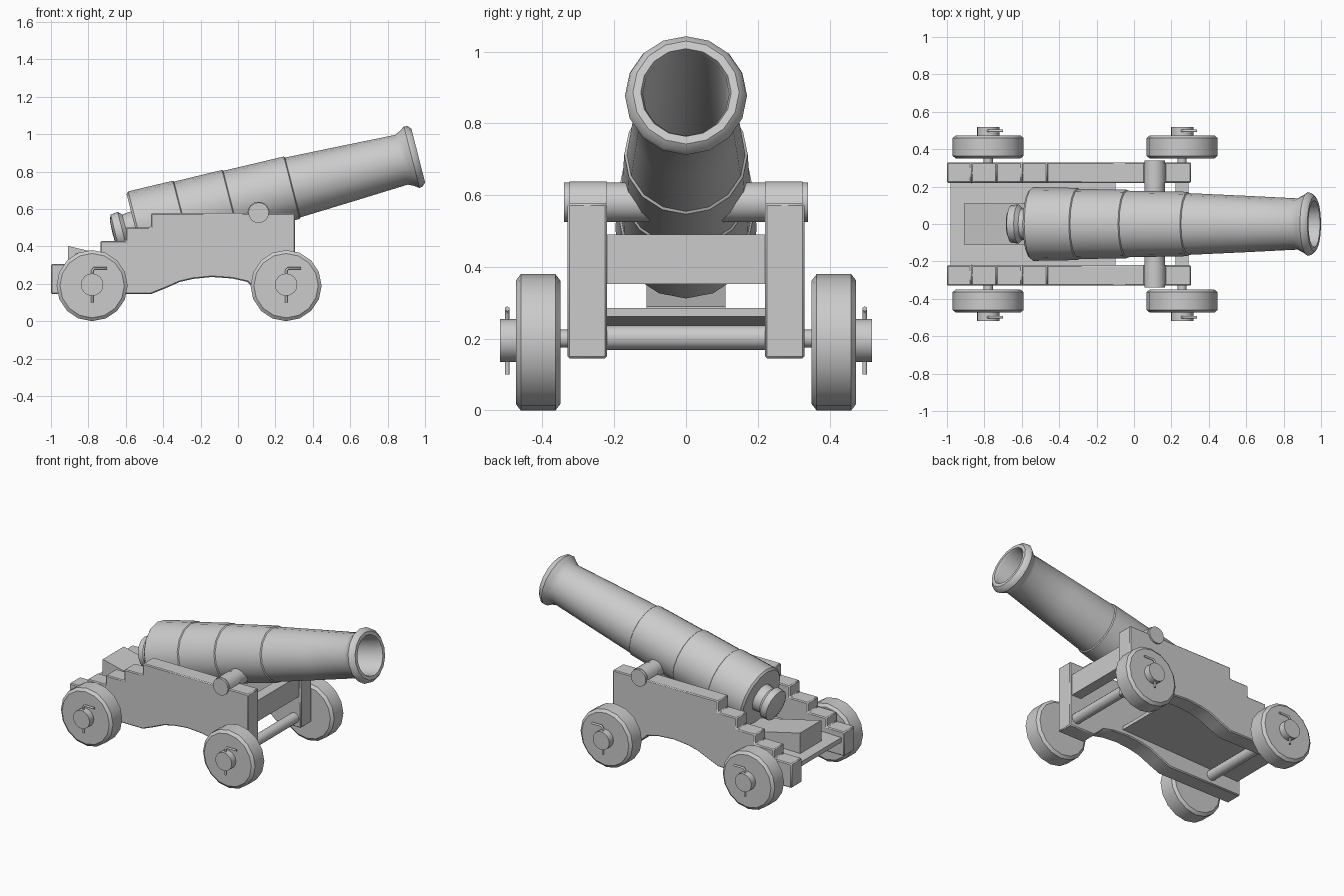
import bpy, bmesh, math
from mathutils import Matrix, Vector

if "Cube" in bpy.data.objects:
    bpy.data.objects.remove(bpy.data.objects["Cube"])


def finish(name, bm, bevel=0, angle=35):
    bmesh.ops.remove_doubles(bm, verts=bm.verts, dist=1e-5)
    bmesh.ops.recalc_face_normals(bm, faces=bm.faces)
    me = bpy.data.meshes.new(name)
    bm.to_mesh(me)
    bm.free()
    ob = bpy.data.objects.new(name, me)
    bpy.context.collection.objects.link(ob)
    if bevel:
        mod = ob.modifiers.new("bevel", 'BEVEL')
        mod.width, mod.segments, mod.limit_method = bevel, 1, 'ANGLE'
    bpy.ops.object.select_all(action='DESELECT')
    bpy.context.view_layer.objects.active = ob
    ob.select_set(True)
    bpy.ops.object.shade_smooth_by_angle(angle=math.radians(angle))
    return ob


def lathe(name, profile, matrix, n=16, angle=35):
    """Turn (distance, radius) pairs about local Z, then place with matrix."""
    bm = bmesh.new()
    rings = []
    for s, r in profile:
        if r == 0:
            rings.append([bm.verts.new((0, 0, s))] * n)
        else:
            rings.append([bm.verts.new((r * math.cos(math.tau * i / n),
                                        r * math.sin(math.tau * i / n), s)) for i in range(n)])
    for a, b in zip(rings, rings[1:]):
        for i in range(n):
            j = (i + 1) % n
            vs = list(dict.fromkeys((a[i], a[j], b[j], b[i])))
            bm.faces.new(vs)
    bm.transform(matrix)
    return finish(name, bm, angle=angle)


def slab(name, outline, y0, y1, bevel=0):
    """Extrude an (x, z) outline from y0 to y1."""
    bm = bmesh.new()
    f = bm.faces.new([bm.verts.new((x, y0, z)) for x, z in outline])
    ext = bmesh.ops.extrude_face_region(bm, geom=[f])
    bmesh.ops.translate(bm, vec=(0, y1 - y0, 0),
                        verts=[v for v in ext['geom'] if isinstance(v, bmesh.types.BMVert)])
    return finish(name, bm, bevel)


def box(x0, x1, z0, z1):
    return [(x0, z0), (x1, z0), (x1, z1), (x0, z1)]


def along_y(x, y, z, side=1):
    return Matrix.Translation((x, y, z)) @ Matrix.Rotation(-side * math.pi / 2, 4, 'X')


def rod(name, x, z, r, half, n=16):
    return lathe(name, [(-half, 0), (-half, r), (half, r), (half, 0)], along_y(x, 0, z), n)


# Barrel with cascabel knob, stepped reinforces, flared muzzle and bore
tilt = Matrix.Translation((-0.55, 0, 0.50)) @ Matrix.Rotation(math.radians(90 - 14.3), 4, 'Y')
lathe("barrel", [
    (-0.125, 0), (-0.122, 0.07), (-0.11, 0.1), (-0.07, 0.105), (-0.05, 0.085), (0, 0.09),
    (0, 0.185), (0.012, 0.197), (0.257, 0.193), (0.262, 0.187), (0.526, 0.184), (0.531, 0.178),
    (0.864, 0.172), (0.869, 0.165), (1.18, 0.151), (1.47, 0.137), (1.5, 0.152), (1.526, 0.17),
    (1.545, 0.166), (1.562, 0.148), (1.562, 0.126), (1.545, 0.12), (0.5, 0.12), (0.5, 0)],
    tilt, 16, 40)

# Trunnion pins
rod("trunnion", 0.11, 0.58, 0.055, 0.34)

# Stepped side cheeks with arched underside, plus trunnion caps
cheek = [(-1, 0.145), (-0.465, 0.145), (-0.39, 0.175), (-0.31, 0.21), (-0.24, 0.226),
         (-0.14, 0.236), (-0.03, 0.228), (0.05, 0.21), (0.08, 0.18), (0.12, 0.145), (0.305, 0.145),
         (0.305, 0.577), (-0.465, 0.577), (-0.465, 0.502), (-0.6, 0.502), (-0.6, 0.428),
         (-0.735, 0.428), (-0.735, 0.365), (-0.87, 0.365), (-0.87, 0.305), (-1, 0.305)]
for side, label in ((1, "left"), (-1, "right")):
    slab(f"cheek_{label}", cheek, side * 0.22, side * 0.33, 0.006)
    cap = [(0.11 + 0.06 * math.cos(a * math.pi / 8), 0.577 + 0.061 * math.sin(a * math.pi / 8))
           for a in range(9)]
    slab(f"trunnion_cap_{label}", cap, side * 0.22, side * 0.325)

# Bed plank, elevating wedge and front transom
slab("bed", [(-0.98, 0.235), (-0.1, 0.262), (-0.1, 0.285), (-0.98, 0.265)], -0.222, 0.222)
slab("elevating_wedge", [(-0.91, 0.262), (-0.43, 0.275), (-0.43, 0.29), (-0.91, 0.402)], -0.11, 0.11)
slab("transom", box(0.222, 0.292, 0.352, 0.49), -0.222, 0.222)

# Axles, wheels, hubs and linchpins
for x, end in ((-0.78, "rear"), (0.257, "front")):
    rod(f"{end}_axle", x, 0.2, 0.025, 0.48, 12)
    rod(f"{end}_axle_beam", x, 0.203, 0.034, 0.222, 12)
    for side, label in ((1, "left"), (-1, "right")):
        place = along_y(x, 0, 0.19, side)
        lathe(f"{end}_wheel_{label}", [
            (0.35, 0), (0.35, 0.172), (0.364, 0.19), (0.46, 0.19), (0.474, 0.172), (0.474, 0)], place, 16, 30)
        hub = along_y(x, 0, 0.195, side)
        lathe(f"{end}_hub_{label}", [(0.47, 0), (0.47, 0.06), (0.518, 0.06), (0.518, 0)], hub, 16)
        cu = bpy.data.curves.new(f"{end}_linchpin_{label}", 'CURVE')
        cu.dimensions, cu.bevel_depth, cu.bevel_resolution = '3D', 0.007, 1
        cu.use_fill_caps = True
        sp = cu.splines.new('POLY')
        pts = [(0, 0.10), (0, 0.27), (0.012, 0.283), (0.08, 0.283)]
        sp.points.add(len(pts) - 1)
        for p, (dx, z) in zip(sp.points, pts):
            p.co = (x + dx, side * 0.498, z, 1)
        bpy.context.collection.objects.link(bpy.data.objects.new(cu.name, cu))
